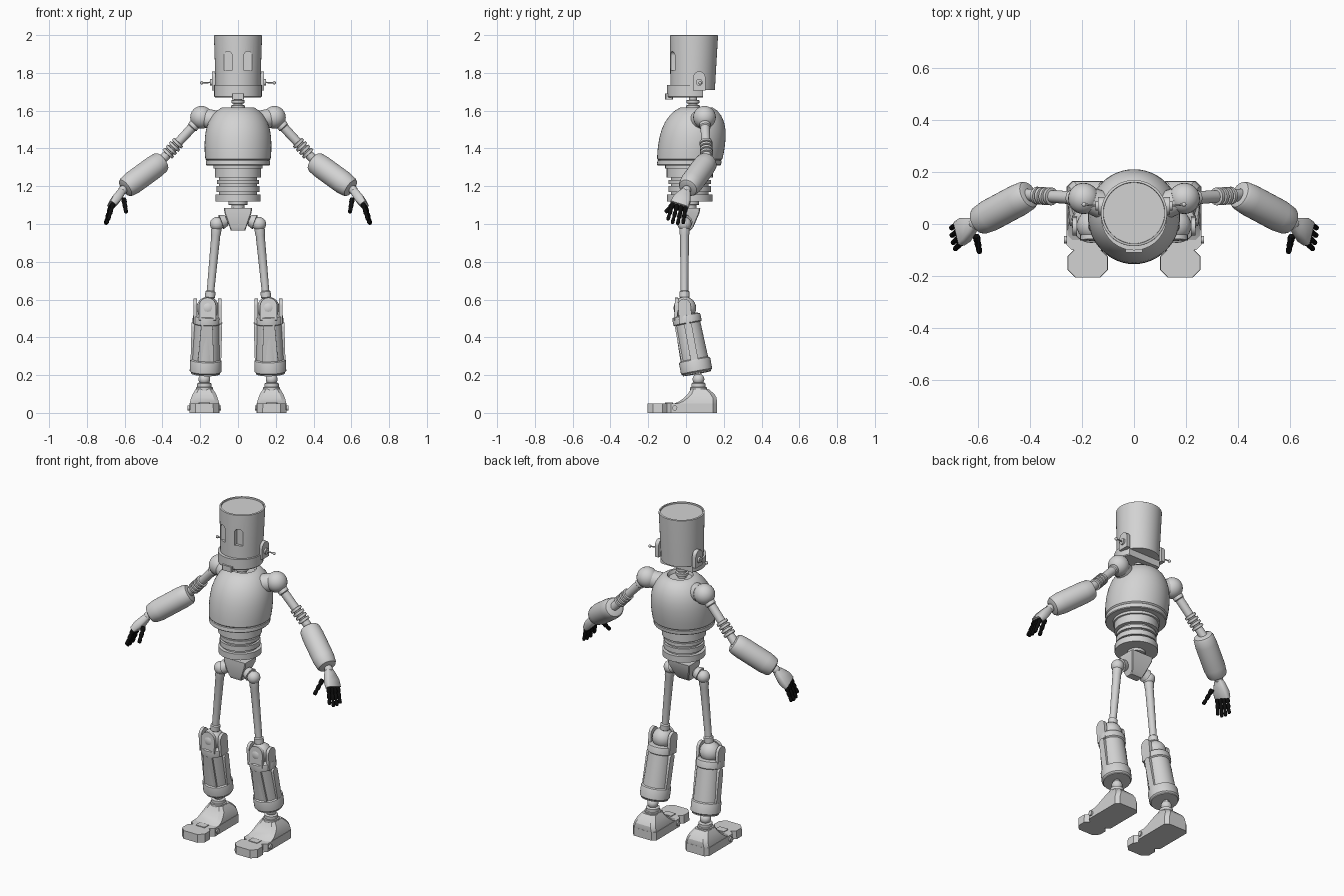
import bpy, bmesh, math
from mathutils import Vector, Matrix

if "Cube" in bpy.data.objects:
    bpy.data.objects.remove(bpy.data.objects["Cube"])


def material(name, value):
    m = bpy.data.materials.new(name)
    m.diffuse_color = (value, value, value, 1)
    m.use_nodes = True
    m.node_tree.nodes["Principled BSDF"].inputs["Base Color"].default_value = m.diffuse_color
    return m


GREY = material("grey_metal", 0.65)
BLACK = material("black_rubber", 0.004)


def finish(name, bm, mirror=False, mat=GREY, angle=35):
    bmesh.ops.remove_doubles(bm, verts=bm.verts, dist=1e-5)
    bmesh.ops.recalc_face_normals(bm, faces=bm.faces)
    me = bpy.data.meshes.new(name)
    bm.to_mesh(me)
    bm.free()
    me.materials.append(mat)
    me.shade_smooth()
    me.set_sharp_from_angle(angle=math.radians(angle))
    ob = bpy.data.objects.new(name, me)
    bpy.context.collection.objects.link(ob)
    if mirror:
        ob.modifiers.new("mirror", 'MIRROR').use_mirror_merge = False
    return ob


def skin(rings):
    """Closed skin over a list of equal-length point rings."""
    bm = bmesh.new()
    vs = [[bm.verts.new(p) for p in ring] for ring in rings]
    n = len(vs[0])
    for a, b in zip(vs, vs[1:]):
        for i in range(n):
            j = (i + 1) % n
            bm.faces.new((a[i], a[j], b[j], b[i]))
    bm.faces.new(vs[0][::-1])
    bm.faces.new(vs[-1])
    return bm


def lathe(name, profile, p0, p1=None, mirror=False, mat=GREY, seg=32, shear=0, z0=0, cut=None):
    """Turn (radius, distance) points about the axis p0 -> p1 (default: up)."""
    p0 = Vector(p0)
    axis = (Vector(p1) - p0) if p1 else Vector((0, 0, 1))
    rot = axis.to_track_quat('Z', 'Y').to_matrix()
    rings = []
    for r, t in profile:
        ring = []
        for i in range(seg):
            a = math.tau * i / seg
            p = p0 + rot @ Vector((r * math.cos(a), r * math.sin(a), t))
            p.y += shear * (p.z - z0)
            ring.append(p)
        rings.append(ring)
    bm = skin(rings)
    if cut is not None:   # keep only the part in front of y = cut
        geom = bm.verts[:] + bm.edges[:] + bm.faces[:]
        bmesh.ops.bisect_plane(bm, geom=geom, plane_co=(0, cut, 0), plane_no=(0, 1, 0), clear_outer=True)
        bmesh.ops.holes_fill(bm, edges=[e for e in bm.edges if e.is_boundary])
    return finish(name, bm, mirror, mat)


def rod(name, p0, p1, r0, r1=None, **kw):
    L = (Vector(p1) - Vector(p0)).length
    return lathe(name, [(r0, 0), (r1 or r0, L)], p0, p1, **kw)


def ball(name, c, r, mirror=True, mat=GREY, seg=24):
    bm = bmesh.new()
    bmesh.ops.create_uvsphere(bm, u_segments=seg, v_segments=seg // 2, radius=r,
                              matrix=Matrix.Translation(c))
    return finish(name, bm, mirror, mat)


def frame(o, u, v):
    """Matrix at o with local y along v, local x near u."""
    v = Vector(v).normalized()
    w = Vector(u).cross(v).normalized()
    u = v.cross(w)
    return Matrix.Translation(o) @ Matrix((u, v, w)).transposed().to_4x4()


def prism(name, pts, m, depth, mirror=True):
    return finish(name, skin([[m @ Vector((x, y, s * depth / 2)) for x, y in pts]
                              for s in (-1, 1)]), mirror)


def arch(hw, h, n=10):
    arc = [(hw * math.cos(math.pi * i / n), h - hw + hw * math.sin(math.pi * i / n))
           for i in range(n + 1)]
    return [(-hw, 0), (hw, 0)] + arc


def loft(name, sections, m=None, mirror=True, angle=25):
    """Skin chamfered rectangles given as (z, cx, cy, half_x, half_y, chamfer)."""
    m = m or Matrix()
    rings = []
    for z, cx, cy, a, b, c in sections:
        o = [(a, -b + c), (a, b - c), (a - c, b), (-a + c, b),
             (-a, b - c), (-a, -b + c), (-a + c, -b), (a - c, -b)]
        rings.append([m @ Vector((cx + x, cy + y, z)) for x, y in o])
    return finish(name, skin(rings), mirror, GREY, angle)


# Head: tapered can with recessed lid and eye slots
head = lathe("head", [(0, 1.71), (.118, 1.71), (.12, 1.78), (.127, 1.985), (.127, 1.998),
                      (.124, 2.0), (.118, 2.0), (.117, 1.992), (0, 1.992)],
             (0, .035, 0), seg=48, shear=.025, z0=1.71)
eye_cutter = prism("eye_cutter", arch(.022, .1), frame((.053, -.13, 1.813), (1, 0, 0), (0, 0, 1)), .15)
mod = head.modifiers.new("eyes", 'BOOLEAN')
mod.operation, mod.object, mod.solver = 'DIFFERENCE', eye_cutter, 'EXACT'
bpy.context.view_layer.update()
dg = bpy.context.evaluated_depsgraph_get()
carved = bpy.data.meshes.new_from_object(head.evaluated_get(dg))
head.modifiers.clear()
head.data = carved
carved.set_sharp_from_angle(angle=math.radians(35))
bpy.data.objects.remove(eye_cutter)

# Jaw band, mouth plate, ears and antennas
lathe("jaw", [(0, 1.67), (.122, 1.67), (.126, 1.675), (.126, 1.735), (0, 1.735)],
      (0, .025, 0), seg=48, cut=.09)
loft("mouth", [(1.658, 0, -.09, .033, .02, .004), (1.69, 0, -.09, .033, .02, .004)], mirror=False)
prism("ear", arch(.033, .1), frame((.126, .07, 1.708), (0, 1, 0), (0, 0, 1)), .024)
rod("ear_disc", (.13, .07, 1.75), (.148, .07, 1.75), .018, mirror=True)
rod("antenna", (.14, .07, 1.75), (.19, .075, 1.747), .004, mirror=True, seg=10)
ball("antenna_tip", (.192, .075, 1.747), .009, seg=12)

# Neck
lathe("neck", [(0, 1.58), (.025, 1.58), (.025, 1.61), (.036, 1.612), (.036, 1.628), (.025, 1.63),
               (.025, 1.638), (.034, 1.64), (.034, 1.655), (.022, 1.657), (.022, 1.72), (0, 1.72)],
      (0, .037, 0))

# Torso barrel, leaning back toward the top
lathe("torso", [(0, 1.31), (.166, 1.31), (.17, 1.314), (.17, 1.335), (.166, 1.338), (.173, 1.345),
                (.176, 1.38), (.177, 1.42), (.175, 1.46), (.169, 1.50), (.156, 1.54), (.136, 1.575),
                (.112, 1.60), (.085, 1.617), (.072, 1.617), (.064, 1.598), (0, 1.595)],
      (0, .018, 0), seg=48, shear=.13, z0=1.33)

# Ribbed waist
waist = [(0, 1.315), (.13, 1.315), (.13, 1.295), (.122, 1.293), (.122, 1.245)]
for r, top, bot in ((.112, 1.232, 1.212), (.113, 1.2, 1.17), (.12, 1.157, 1.12)):
    waist += [(.1, waist[-1][1]), (.1, top), (r, top), (r, bot)]
lathe("waist", waist + [(0, 1.12)], (0, .02, 0), seg=40)

# Pelvis with post
lathe("pelvis_post", [(0, 1.07), (.035, 1.07), (.035, 1.1), (.05, 1.102), (.05, 1.118),
                      (.04, 1.12), (.04, 1.13), (0, 1.13)], (0, .02, 0))
loft("pelvis", [(.965, 0, .0, .038, .022, .004), (.985, 0, .005, .045, .035, .004),
                (1.06, 0, .018, .072, .054, .005), (1.085, 0, .02, .074, .056, .005)], mirror=False)

# Hips and thighs
hip, knee = (.112, -.008, 1.0), (.152, -.008, .575)
rod("hip_pin", (.03, 0, 1.03), hip, .022, mirror=True)
rod("hip_cup", (.062, -.003, 1.02), (.09, -.006, 1.01), .03, .04, mirror=True)
ball("hip_ball", hip, .037)
lathe("thigh", [(0, 0), (.027, .01), (.027, .05), (.024, .06), (.02, .355), (.027, .36),
                (.027, .39), (0, .42)], hip, knee, mirror=True, seg=20)

# Knees: ball held between rounded side tabs
ball("knee_ball", (.16, -.006, .555), .06)
shin_top, shin_bot = Vector((.163, .0, .52)), Vector((.172, .058, .21))
up = shin_top - shin_bot
for side in (-1, 1):
    prism("knee_tab", arch(.034, .13), frame((.162 + side * .065, .0, .475), (0, 1, 0), (0, -.1, 1)), .018)
prism("knee_guard", arch(.045, .12), frame((.162, -.055, .49), (1, 0, 0), (0, .05, 1)), .018)

# Shins: sleeve with cuffs and raised strips
lathe("shin", [(0, 0), (.06, 0), (.074, .006), (.076, .012), (.076, .045), (.068, .05), (.074, .24),
               (.082, .245), (.084, .25), (.084, .305), (.076, .312), (.076, .318), (0, .318)],
      shin_top, shin_bot, mirror=True, seg=36)
for side in (-1, 1):
    prism("shin_side_strip", arch(.02, .21),
          frame(shin_bot + up * .2 + Vector((side * .071, 0, 0)), (0, 1, 0), up), .02)
prism("shin_front_panel", [(-.042, 0), (.042, 0), (.03, .2), (-.03, .2)],
      frame(shin_bot + up * .2 + Vector((0, -.06, 0)), (1, 0, 0), up), .022)

# Ankles
rod("ankle_rod", (.176, .06, .24), (.178, .066, .18), .018, mirror=True, seg=16)
ball("ankle_ball", (.178, .066, .178), .031)
lathe("ankle_collar", [(0, .11), (.045, .11), (.045, .135), (.038, .137), (.038, .155),
                       (.03, .16), (0, .16)], (.178, .066, 0), mirror=True)

# Feet: toe block, sole and sloped upper
loft("toe", [(0, .178, -.15, .078, .055, .03), (.05, .178, -.15, .076, .055, .03)])
loft("sole", [(0, .178, .032, .08, .132, .02), (.05, .178, .032, .08, .132, .02)])
loft("foot_upper", [(.048, .178, .048, .078, .115, .02), (.06, .178, .064, .076, .1, .02),
                    (.08, .178, .076, .07, .086, .02), (.1, .178, .08, .062, .07, .02),
                    (.127, .178, .072, .045, .046, .015)])
loft("toe_hinge", [(.045, .178, -.09, .03, .022, .003), (.054, .178, -.09, .03, .022, .003)])
rod("toe_bolt", (.09, -.06, .026), (.268, -.06, .026), .014, mirror=True, seg=12)

# Shoulders and upper arms
shoulder, elbow = Vector((.193, .098, 1.565)), Vector((.42, .112, 1.32))
rod("shoulder_socket", (.09, .06, 1.54), (.165, .09, 1.56), .055, .05, mirror=True)
ball("shoulder_ball", shoulder, .06)
arm = [(0, 0), (.03, .05), (.03, .07), (.025, .075), (.024, .17)]
for i in range(4):
    t = .178 + i * .024
    arm += [(.024, t), (.034, t + .002), (.034, t + .016), (.024, t + .018)]
lathe("upper_arm", arm + [(.024, .32), (0, .32)], shoulder, elbow, mirror=True, seg=24)

# Forearms: rounded canisters
f0, f1 = Vector((.4, .115, 1.333)), Vector((.6, .008, 1.188))
n = (f1 - f0).length
lathe("forearm", [(0, 0), (.04, 0), (.052, .005), (.058, .016), (.062, .06), (.062, n - .06),
                  (.056, n - .016), (.05, n - .005), (.038, n), (0, n)], f0, f1, mirror=True)

# Hands
wrist, palm_end = Vector((.61, .003, 1.18)), Vector((.672, -.038, 1.095))
ball("wrist_ball", wrist, .024, seg=16)
v = palm_end - wrist
w = v.normalized()
side = (Vector((0, 1, 0)) - w * w.y).normalized()
thick = side.cross(w)
m = Matrix.Translation(wrist) @ Matrix((thick, side, w)).transposed().to_4x4()
loft("palm", [(0, 0, 0, .018, .02, .008), (.03, 0, 0, .022, .034, .01),
              (.07, 0, 0, .024, .048, .01), (.108, 0, 0, .018, .05, .008)], m, angle=50)


def finger(name, p0, p1, r):
    """Jointed finger: three bulging links."""
    L = (Vector(p1) - Vector(p0)).length
    prof = [(0, 0)]
    for i in range(3):
        k = r * (1 - .1 * i)
        prof += [(k * .8, L * (i + .04) / 3), (k, L * (i + .3) / 3),
                 (k, L * (i + .75) / 3), (k * .75, L * (i + .96) / 3)]
    lathe(name, prof + [(0, L)], p0, p1, mirror=True, mat=BLACK, seg=12)


for i in range(4):
    base = palm_end + side * (.036 - .024 * i) - w * .008
    reach = (.095, .108, .112, .1)[i]
    finger("finger", base, base + Vector((.3, -.16 - .05 * i, -1)).normalized() * reach, .0125)
finger("thumb", (.605, -.045, 1.135), (.592, -.11, 1.06), .014)
